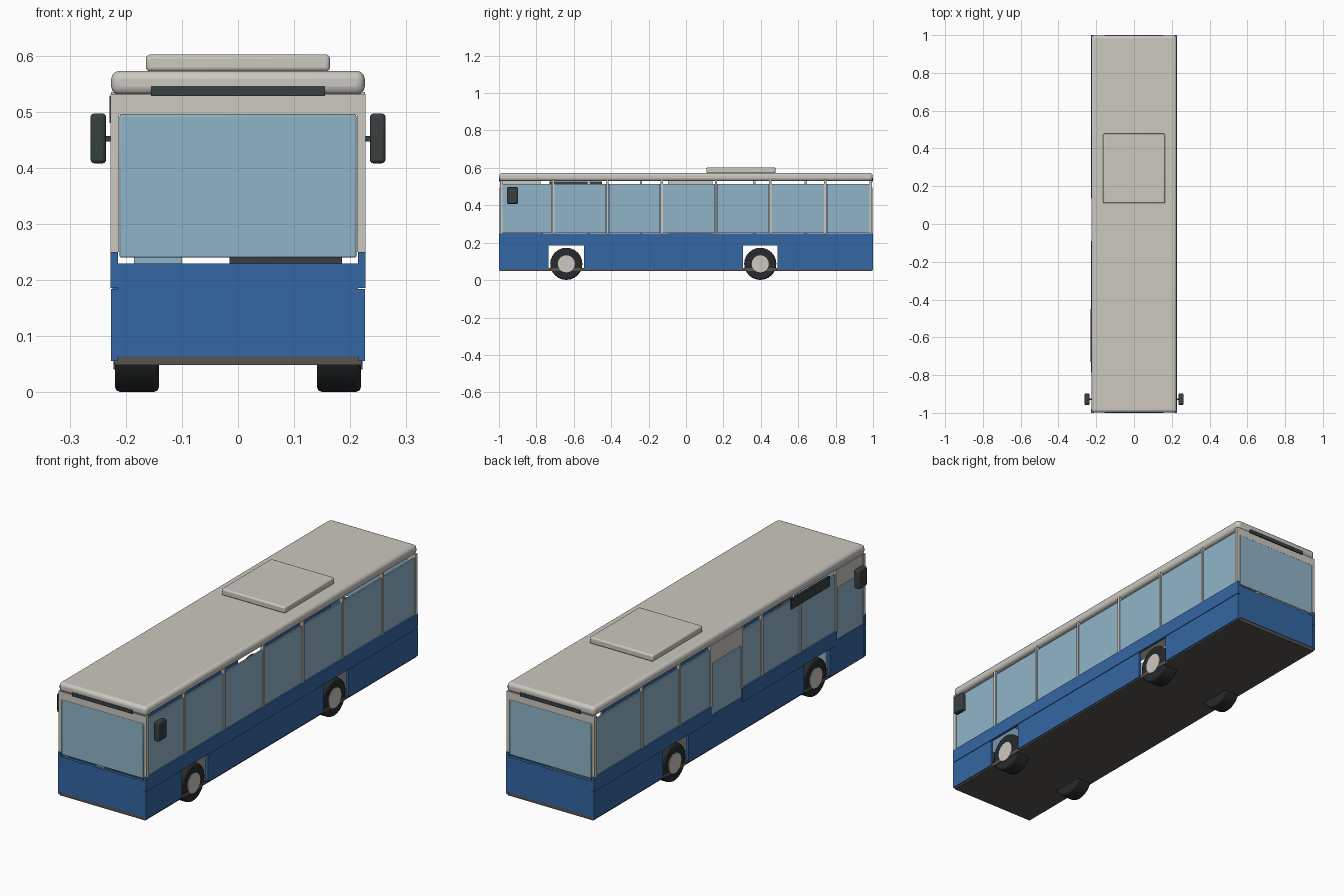
import bpy, math

if "Cube" in bpy.data.objects:
    bpy.data.objects.remove(bpy.data.objects["Cube"])


def material(name, rgb):
    m = bpy.data.materials.new(name)
    m.diffuse_color = (*rgb, 1)
    m.use_nodes = True
    m.node_tree.nodes["Principled BSDF"].inputs["Base Color"].default_value = m.diffuse_color
    return m


BLUE = material("body_blue", (0.034, 0.136, 0.367))
BEIGE = material("warm_grey", (0.60, 0.58, 0.53))
GLASS = material("window_blue", (0.285, 0.462, 0.59))
DARK = material("dark_trim", (0.04, 0.05, 0.05))
TYRE = material("tyre_black", (0.02, 0.023, 0.025))
FLOOR = material("floor_brown", (0.10, 0.088, 0.08))


def box(name, mat, x, y, z, bevel=0, segments=3):
    """Box from (min, max) ranges, with optional rounded edges."""
    bpy.ops.mesh.primitive_cube_add(size=1)
    ob = bpy.context.object
    ob.name = name
    for v in ob.data.vertices:
        v.co = [r[0] + (c + 0.5) * (r[1] - r[0]) for c, r in zip(v.co, (x, y, z))]
    ob.data.materials.append(mat)
    if bevel:
        b = ob.modifiers.new("rounding", "BEVEL")
        b.width, b.segments = bevel, segments
        bpy.ops.object.shade_smooth_by_angle(angle=math.radians(35))
    return ob


def side(s, a, b):
    """Range across x on side s (+1 right, -1 left)."""
    return tuple(sorted((s * a, s * b)))


def cylinder(name, mat, r, x, y, z, verts, bevel=0):
    bpy.ops.mesh.primitive_cylinder_add(
        vertices=verts, radius=r, depth=x[1] - x[0],
        location=((x[0] + x[1]) / 2, y, z), rotation=(0, math.pi / 2, 0))
    ob = bpy.context.object
    ob.name = name
    ob.data.materials.append(mat)
    if bevel:
        b = ob.modifiers.new("rounding", "BEVEL")
        b.width, b.segments, b.limit_method = bevel, 2, "ANGLE"
        b.angle_limit = math.radians(40)
    bpy.ops.object.shade_smooth_by_angle(angle=math.radians(35))


# Roof, roof hatch and floor
box("roof", BEIGE, (-0.226, 0.226), (-0.998, 0.998), (0.53, 0.573), 0.015)
box("roof_hatch", BEIGE, (-0.164, 0.164), (0.11, 0.478), (0.572, 0.602), 0.007)
box("floor", FLOOR, (-0.221, 0.221), (-0.997, 0.997), (0.049, 0.064))

# Blue side panels, leaving wheel arches and (on the left) doorways open
doors = [(-0.985, -0.785), (-0.09, 0.135)]
skirts = {1: [(-1, -0.735), (-0.545, 0.305), (0.49, 1)],
          -1: [(-1, -0.985), (-0.785, -0.735), (-0.545, -0.09), (0.135, 0.305), (0.49, 1)]}
bands = {1: [(-1, 1)], -1: [(-1, -0.985), (-0.785, -0.09), (0.135, 1)]}
for s in (1, -1):
    for y in skirts[s]:
        box("side_skirt", BLUE, side(s, 0.214, 0.226), y, (0.056, 0.184))
    for y in bands[s]:
        box("waist_band", BLUE, side(s, 0.214, 0.227), y, (0.186, 0.25))

# Side pillars and window panes
bays = {1: [[-0.99, -0.71, -0.42, -0.13, 0.16, 0.45, 0.745, 0.99]],
        -1: [[-0.785, -0.52, -0.24, -0.09], [0.135, 0.365, 0.64, 0.99]]}
for s in (1, -1):
    for run in bays[s]:
        for y in run:
            if abs(y) < 0.98:
                box("window_pillar", BEIGE, side(s, 0.212, 0.226), (y - 0.006, y + 0.006), (0.25, 0.535))
        for a, b in zip(run, run[1:]):
            box("side_window", GLASS, side(s, 0.215, 0.222), (a + 0.008, b - 0.008), (0.252, 0.515))

# Two-leaf doors with header panels
for a, b in doors:
    mid = (a + b) / 2
    box("door_header", BEIGE, (-0.226, -0.212), (a, b), (0.45, 0.535))
    for p, q in ((a, mid - 0.001), (mid + 0.001, b)):
        box("door_panel", BLUE, (-0.224, -0.212), (p, q), (0.056, 0.208))
        box("door_glass", GLASS, (-0.222, -0.214), (p, q), (0.208, 0.45))

# Front and rear ends
for e in (-1, 1):
    box("end_panel", BLUE, (-0.214, 0.214), side(e, 0.985, 0.999), (0.064, 0.23))
    box("end_header", BEIGE, (-0.226, 0.226), side(e, 0.982, 0.995), (0.495, 0.532))
    box("end_window", GLASS, (-0.211, 0.211), side(e, 0.987, 0.997), (0.24, 0.495), 0.003, 2)
    box("end_sign", DARK, (-0.155, 0.155), side(e, 0.982, 1.0), (0.528, 0.546))
    for s in (1, -1):
        box("corner_post", BEIGE, side(s, 0.212, 0.227), side(e, 0.98, 0.995), (0.25, 0.532))

# Side sign, dashboard and entrance screen
box("side_sign", DARK, (-0.229, -0.220), (-0.73, -0.45), (0.48, 0.528))
box("dashboard", DARK, (-0.015, 0.185), (-0.96, -0.88), (0.19, 0.24))
box("entrance_screen", GLASS, (-0.185, -0.10), (-0.775, -0.765), (0.07, 0.44))

# Wheels and mirrors on both sides
for s in (1, -1):
    for y in (-0.64, 0.397):
        cylinder("tyre", TYRE, 0.086, side(s, 0.141, 0.219), y, 0.087, 24, 0.008)
        cylinder("wheel_hub", BEIGE, 0.046, side(s, 0.2, 0.222), y, 0.087, 16)
    box("mirror", DARK, side(s, 0.235, 0.263), (-0.958, -0.898), (0.408, 0.497), 0.007)
    box("mirror_arm", DARK, side(s, 0.218, 0.24), (-0.933, -0.923), (0.447, 0.457))
